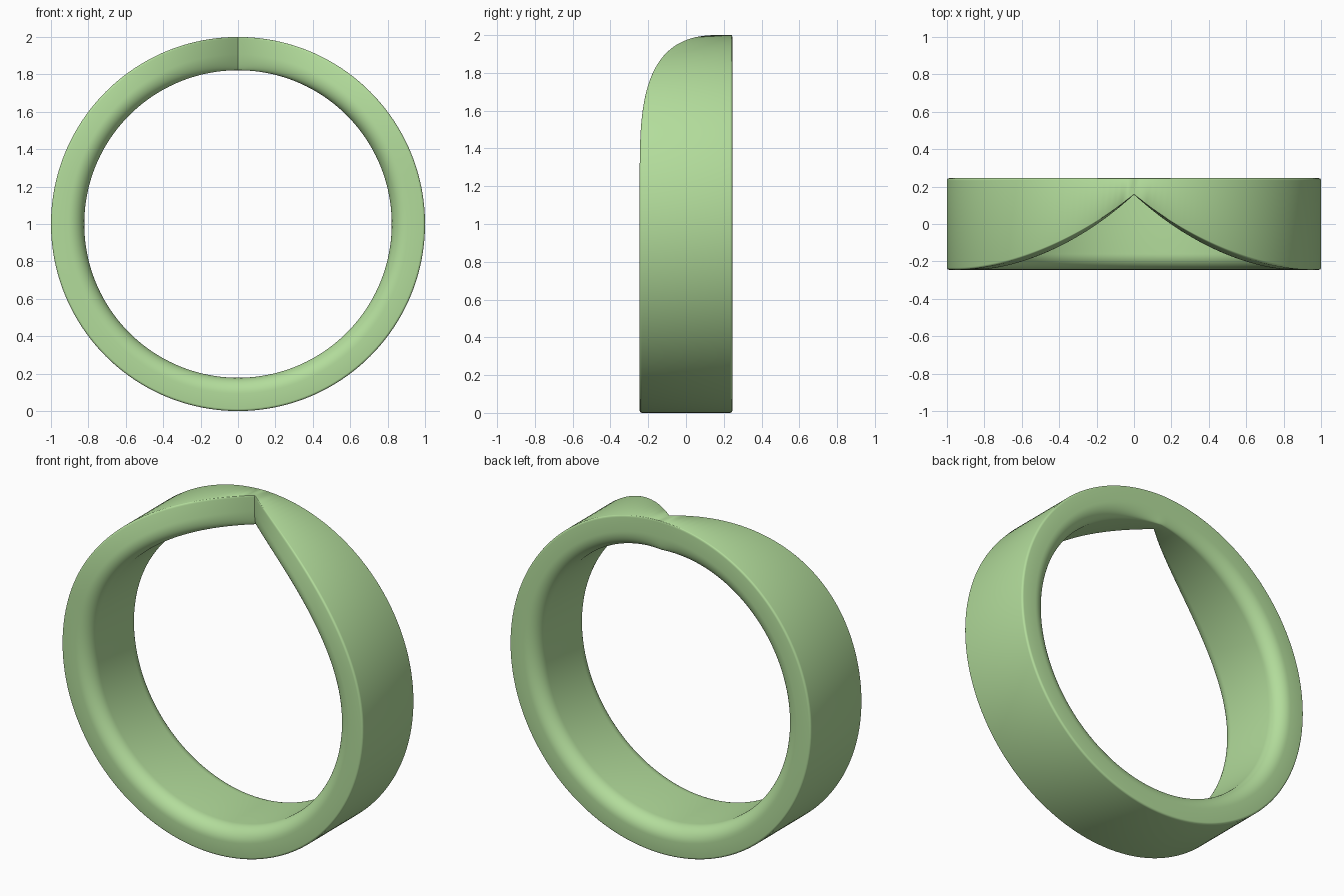
import bpy, bmesh
from math import sin, cos, pi

if "Cube" in bpy.data.objects:
    bpy.data.objects.remove(bpy.data.objects["Cube"])

SEG = 192                      # steps around the band
R_OUT, R_IN, HALF = 1.0, 0.822, 0.245
APEX, SPREAD, POWER = 0.157, 1.3, 2.65   # shape of the pointed notch


def corner(r, y, rr, ry, a0, a1, n):
    """Elliptical fillet points (radius, y) around a centre."""
    return [(r + rr * cos(a0 + (a1 - a0) * i / n),
             y + ry * sin(a0 + (a1 - a0) * i / n)) for i in range(n + 1)]


# Cross-section: crisp outer corners, generously rounded inner corners
b, fr, fy = 0.012, 0.085, 0.085
profile = (corner(R_OUT - b, -HALF + b, b, b, -pi / 2, 0, 4)
           + corner(R_OUT - b, HALF - b, b, b, 0, pi / 2, 4)
           + corner(R_IN + fr, HALF - fy, fr, fy, pi / 2, pi, 12)
           + corner(R_IN + fr, -HALF + fy, fr, fy, pi, 1.5 * pi, 12))


def front_edge(t):
    """y of the front rim at angle t from the top."""
    k = max(0.0, 1 - abs(t) / SPREAD)
    return -HALF + (APEX + HALF) * k ** POWER


# Band: the section is squeezed towards the back near the top
bm = bmesh.new()
rings = []
for i in range(SEG):
    t = 2 * pi * i / SEG
    s = (HALF - front_edge(min(t, 2 * pi - t))) / (2 * HALF)
    rings.append([bm.verts.new((r * sin(t), HALF - (HALF - y) * s, 1 + r * cos(t)))
                  for r, y in profile])
n = len(profile)
for i in range(SEG):
    p, q = rings[i], rings[(i + 1) % SEG]
    for j in range(n):
        k = (j + 1) % n
        bm.faces.new((p[j], p[k], q[k], q[j]))
bmesh.ops.recalc_face_normals(bm, faces=bm.faces)
mesh = bpy.data.meshes.new("ring_band")
bm.to_mesh(mesh)
bm.free()
band = bpy.data.objects.new("ring_band", mesh)
bpy.context.collection.objects.link(band)

# Green material
mat = bpy.data.materials.new("green")
mat.diffuse_color = (0.45, 0.72, 0.33, 1)
mat.use_nodes = True
mat.node_tree.nodes["Principled BSDF"].inputs["Base Color"].default_value = mat.diffuse_color
mesh.materials.append(mat)

bpy.context.view_layer.objects.active = band
band.select_set(True)
bpy.ops.object.shade_smooth_by_angle(angle=0.7)
